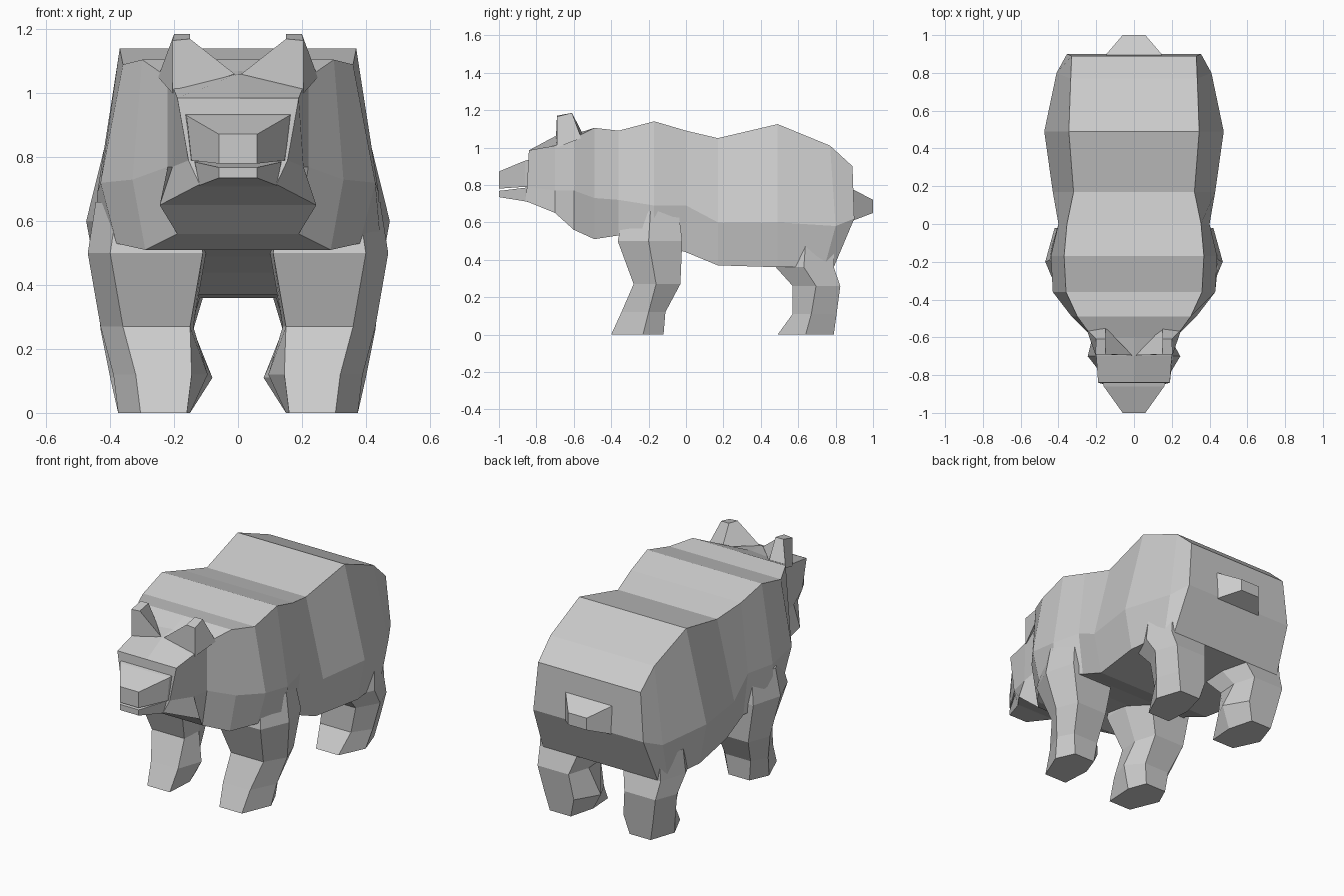
import bpy


def make(name, verts, faces):
    import bmesh
    me = bpy.data.meshes.new(name)
    me.from_pydata(verts, [], faces)
    bm = bmesh.new()
    bm.from_mesh(me)
    bmesh.ops.recalc_face_normals(bm, faces=bm.faces)
    bm.to_mesh(me)
    bm.free()
    ob = bpy.data.objects.new(name, me)
    bpy.context.collection.objects.link(ob)
    return ob


def loft(name, rings, strip_caps=False):
    """Skin equal rings; strip_caps closes symmetric 7-point rings in bands."""
    n = len(rings[0])
    verts = [p for r in rings for p in r]
    faces = [(i * n + j, i * n + (j + 1) % n, (i + 1) * n + (j + 1) % n, (i + 1) * n + j)
             for i in range(len(rings) - 1) for j in range(n)]
    for s in (0, (len(rings) - 1) * n):
        if strip_caps:
            faces += [(s, s + 1, s + 6), (s + 1, s + 2, s + 5, s + 6), (s + 2, s + 3, s + 4, s + 5)]
        else:
            faces.append(tuple(range(s, s + n)))
    return make(name, verts, faces)


# Body and head: y, centre top z, then (half width, z) for top, side and bottom
rows = [
    (-0.85, .985, .19, .985, .155, .79, .12, .715),
    (-0.70, 1.06, .20, 1.01, .205, .77, .245, .65),
    (-0.60, 1.07, .22, 1.05, .22, .77, .19, .56),
    (-0.49, 1.105, .30, 1.105, .33, .73, .29, .51),
    (-0.36, 1.09, .36, 1.09, .43, .72, .38, .53),
    (-0.17, 1.14, .37, 1.14, .44, .69, .45, .49),
    (0.00, 1.09, .355, 1.09, .40, .69, .37, .44),
    (0.17, 1.05, .32, 1.05, .43, .60, .38, .37),
    (0.49, 1.125, .345, 1.125, .475, .60, .43, .36),
    (0.78, 1.01, .335, 1.01, .41, .58, .40, .36),
    (0.89, .90, .33, .90, .355, .62, .37, .36),
]
rings = []
for y, c, tw, tz, mw, mz, bw, bz in rows:
    ys = {-0.85: (-.84, -.85, -.86), 0.78: (.77, .80, .74), 0.89: (.89, .90, .79)}.get(y, (y,) * 3)
    half = [(tw, ys[0], tz), (mw, ys[1], mz), (bw, ys[2], bz)]
    rings.append([(0, ys[0], c)] + half + [(-a, b, d) for a, b, d in reversed(half)])
loft("body_and_head", rings, True)


def block(name, ends):
    """Tapered block: y, top half width, top z, bottom half width, bottom z."""
    return loft(name, [[(a, y, t), (b, y, z), (-b, y, z), (-a, y, t)] for y, a, t, b, z in ends])


# Muzzle, lower jaw and tail
block("muzzle", [(-.82, .17, .94, .15, .79), (-.86, .16, .93, .145, .79), (-1, .06, .872, .06, .78)])
block("lower_jaw", [(-.80, .14, .79, .12, .70), (-.86, .135, .785, .12, .712), (-1, .06, .768, .06, .735)])
block("tail", [(.87, .15, .78, .15, .62), (.895, .15, .775, .15, .61), (1, .06, .72, .06, .65)])

# Leg rings: z, front y, middle y, back y, inner x, outer x
legs = {
    "front_leg": [(0.0, -.40, -.23, -.12, .16, .375), (.12, -.345, -.20, -.11, .145, .39),
                  (.27, -.28, -.16, -.03, .15, .43), (.50, -.365, -.20, -.02, .11, .47),
                  (.66, -.33, -.19, -.04, .13, .445)],
    "hind_leg": [(0.0, .49, .64, .79, .16, .375), (.11, .57, .67, .805, .13, .40),
                 (.26, .57, .695, .825, .15, .43), (.36, .48, .63, .79, .12, .44),
                 (.50, .50, .64, .79, .14, .43)],
}
for side, tag in ((1, "left"), (-1, "right")):
    for name, data in legs.items():
        loft(f"{name}_{tag}", [[(side * x, y, z) for x, y in (
            (xi, f), (xo - .07, f), (xo, m), (xo - .05, b), (xi + .03, b),
            (xi - (.05 if z == .12 or z == .11 else .01), m))] for z, f, m, b, xi, xo in data])
    # Ear: broad base at the forehead tapering to a small flat tip
    base = [(.01, -.695, 1.06), (.205, -.69, 1.0), (.25, -.56, 1.05), (.15, -.55, 1.07)]
    tip = [(.15, -.69, 1.17), (.205, -.69, 1.165), (.20, -.61, 1.185), (.15, -.61, 1.185)]
    loft(f"ear_{tag}", [[(side * x, y, z) for x, y, z in r] for r in (base, tip)])
